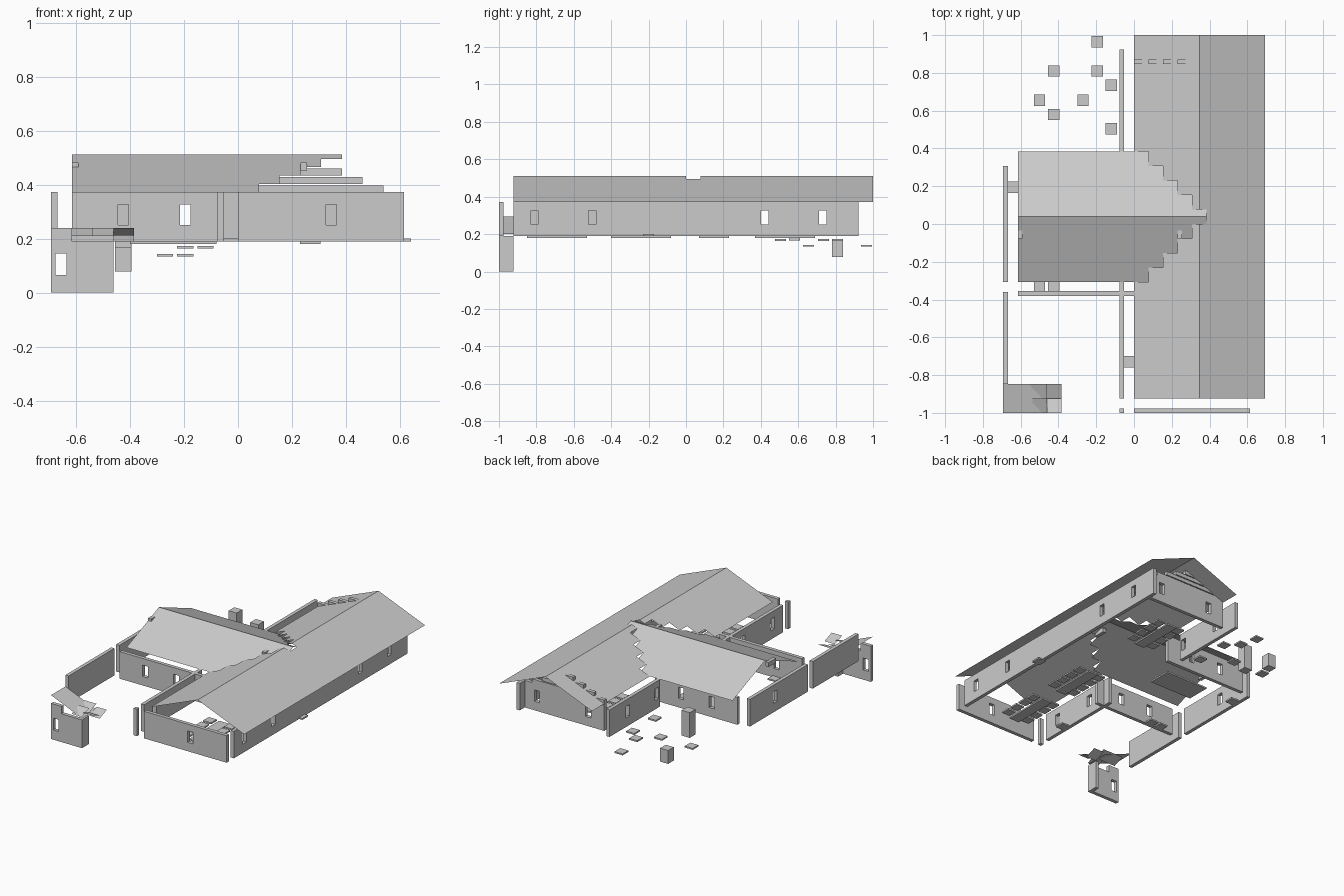
import bpy, bmesh

if "Cube" in bpy.data.objects:
    bpy.data.objects.remove(bpy.data.objects["Cube"])

U = 1 / 13           # plan module
T = 0.024            # wall thickness
Z0, Z1 = 0.19, 0.372 # wall bottom / top
RIDGE = 0.511
RISE = (RIDGE - Z1) / 4.5


def make(name, boxes=(), quads=()):
    """One object from axis-aligned boxes (x0,x1,y0,y1,z0,z1) and flat sheets."""
    bm = bmesh.new()
    for x0, x1, y0, y1, z0, z1 in boxes:
        v = [bm.verts.new((x, y, z)) for z in (z0, z1)
             for x, y in ((x0, y0), (x1, y0), (x1, y1), (x0, y1))]
        for f in ((3, 2, 1, 0), (4, 5, 6, 7), (0, 1, 5, 4),
                  (1, 2, 6, 5), (2, 3, 7, 6), (3, 0, 4, 7)):
            bm.faces.new([v[i] for i in f])
    for q in quads:
        bm.faces.new([bm.verts.new(p) for p in q])
    me = bpy.data.meshes.new(name)
    bm.to_mesh(me)
    bm.free()
    ob = bpy.data.objects.new(name, me)
    bpy.context.collection.objects.link(ob)
    return ob


def wall(name, axis, pos, a, b, windows=(), z0=Z0, z1=Z1, wz=(0.25, 0.327)):
    """Wall along an axis with rectangular window openings."""
    spans, cur = [], a
    for w in sorted(windows):
        spans += [(cur, w - 0.02, z0, z1), (w - 0.02, w + 0.02, z0, wz[0]),
                  (w - 0.02, w + 0.02, wz[1], z1)]
        cur = w + 0.02
    spans.append((cur, b, z0, z1))
    if axis == 'x':
        make(name, [(s, e, pos, pos + T, l, h) for s, e, l, h in spans])
    else:
        make(name, [(pos, pos + T, s, e, l, h) for s, e, l, h in spans])


def tile(x, y, z, s=0.03, h=0.01):
    return (x - s, x + s, y - s, y + s, z, z + h)


def shingle(x0, x1, y0, y1, za, zb):
    """Flat sheet sloping along y."""
    return [(x0, y0, za), (x1, y0, za), (x1, y1, zb), (x0, y1, zb)]


# Main hall walls
wall("hall_front_wall", 'x', -1, 0, 8 * U, [0.345])
wall("hall_back_wall", 'x', 0.846, 0, 8 * U, [0.12, 0.5])
wall("hall_right_wall", 'y', 8 * U - T, -12 * U, 12 * U, [-0.81, -0.5, 0.42, 0.73])
wall("hall_left_front_wall", 'y', -U, -12 * U, -4 * U, [-0.81, -0.5])
wall("hall_left_back_wall", 'y', -U, 5 * U, 12 * U, [0.42, 0.73])
make("corner_post", [(-U, -U + T, -1, -1 + T, Z0, Z1)])

# Wing walls
wall("wing_front_wall", 'x', -0.38, -8 * U, 0, [-0.425, -0.195])
wall("wing_back_wall", 'x', 4 * U, -8 * U, 0, [-0.425, -0.195])
wall("wing_left_wall", 'y', -9 * U, -4 * U, 4 * U, [0.04])
wall("yard_left_wall", 'y', -9 * U, -11 * U, -0.36)

# Main hall roof: full right slope, left slope in rows cut back around the wing
xr, xe = 4.5 * U, 9 * U
zn = RIDGE - RISE / 2
roof = []
for y0, y1, n in ((-12 * U, 0, 0), (0, U, U / 2), (U, 1, 0)):
    zt = zn if n else RIDGE
    roof.append([(xr + n, y0, zt), (xe, y0, Z1), (xe, y1, Z1), (xr + n, y1, zt)])
for k in range(5):
    j = min(k + 1, 4.5)
    za, zb = Z1 + k * RISE, Z1 + j * RISE
    for y0, y1 in ((-12 * U, (k - 4) * U), ((5 - k) * U, 1)):
        roof.append([(k * U, y0, za), (j * U, y0, zb), (j * U, y1, zb), (k * U, y1, za)])
make("hall_roof", quads=roof)

# Wing roof in stepped rows that climb into the main roof
roof = []
for i in range(5):
    j = min(i + 1, 4.5)
    za, zb = Z1 + i * RISE, Z1 + j * RISE
    for edge, s in ((-4 * U, 1), (5 * U, -1)):
        roof.append(shingle(-8 * U, (i + 1) * U, edge + s * i * U, edge + s * j * U, za, zb)[::s])
make("wing_roof", quads=roof)

# Stepped gable blocks, their corners just breaking through the left slope
make("back_gable", [((k - 1) * U, (8 - k) * U, 0.846, 0.87,
                     Z1 + (k - 1) * RISE, Z1 + k * RISE - 0.006) for k in (1, 2, 3, 4)])
make("wing_gable_fragments", [(x, x + T, -U, 0, 0.452, 0.482) for x in (-8 * U, 3 * U)])

# Low ruined hut at the front left corner
wall("hut_front_wall", 'x', -1, -9 * U, -6 * U, [-0.655], 0, Z0, (0.065, 0.145))
make("hut_side_wall", [(-6 * U - T, -6 * U, -1 + T, -12 * U, 0, Z0)])
make("hut_wall_top", [(-9 * U, -8 * U, -1, -1 + T, Z0, 0.24)])
make("hut_roof", quads=[
    [(-9 * U, -1, 0.295), (-6 * U, -1, 0.2), (-6 * U, -11 * U, 0.2), (-9 * U, -11 * U, 0.295)],
    shingle(-6 * U, -5 * U, -1, -12 * U, 0.24, 0.212),
    shingle(-6 * U, -5 * U, -12 * U, -11 * U, 0.19, 0.22),
    shingle(-7 * U, -6 * U, -1, -12 * U, 0.21, 0.24),
    shingle(-8 * U, -6 * U, -12 * U, -11 * U, 0.21, 0.24)])

# Long floor slabs with rows of seat tiles on both sides
slabs, seats = [], []
for y0 in (-0.85, -0.4, 0.37):
    slabs.append((0.23, 0.305, y0, y0 + 0.32, 0.18, 0.19))
    seats += [tile(x, y0 + 0.04 + k * 0.08, 0.19)
              for x in (0.19, 0.345) for k in range(4)]
slabs.append((-0.4, -0.08, 0.07, 0.23, 0.18, 0.19))
seats += [tile(x, y, 0.19) for x, y in
          ((-0.5, -0.335), (-0.425, -0.335), (-0.03, -0.73), (-0.64, 0.195), (0.61, -0.2))]
make("floor_slabs", slabs)
make("seat_tiles", seats)

# Stepping stones and posts behind the wing
make("stepping_stones", [tile(x, y, z) for x, y, z in (
    (-0.195, 0.965, 0.133), (-0.195, 0.81, 0.163), (-0.12, 0.735, 0.163),
    (-0.27, 0.655, 0.133), (-0.5, 0.655, 0.133), (-0.12, 0.505, 0.163))])
make("short_post", [tile(-0.425, 0.81, 0.078, 0.03, 0.09)])
make("tall_post", [tile(-0.425, 0.58, 0.165, 0.03, 0.17)])
